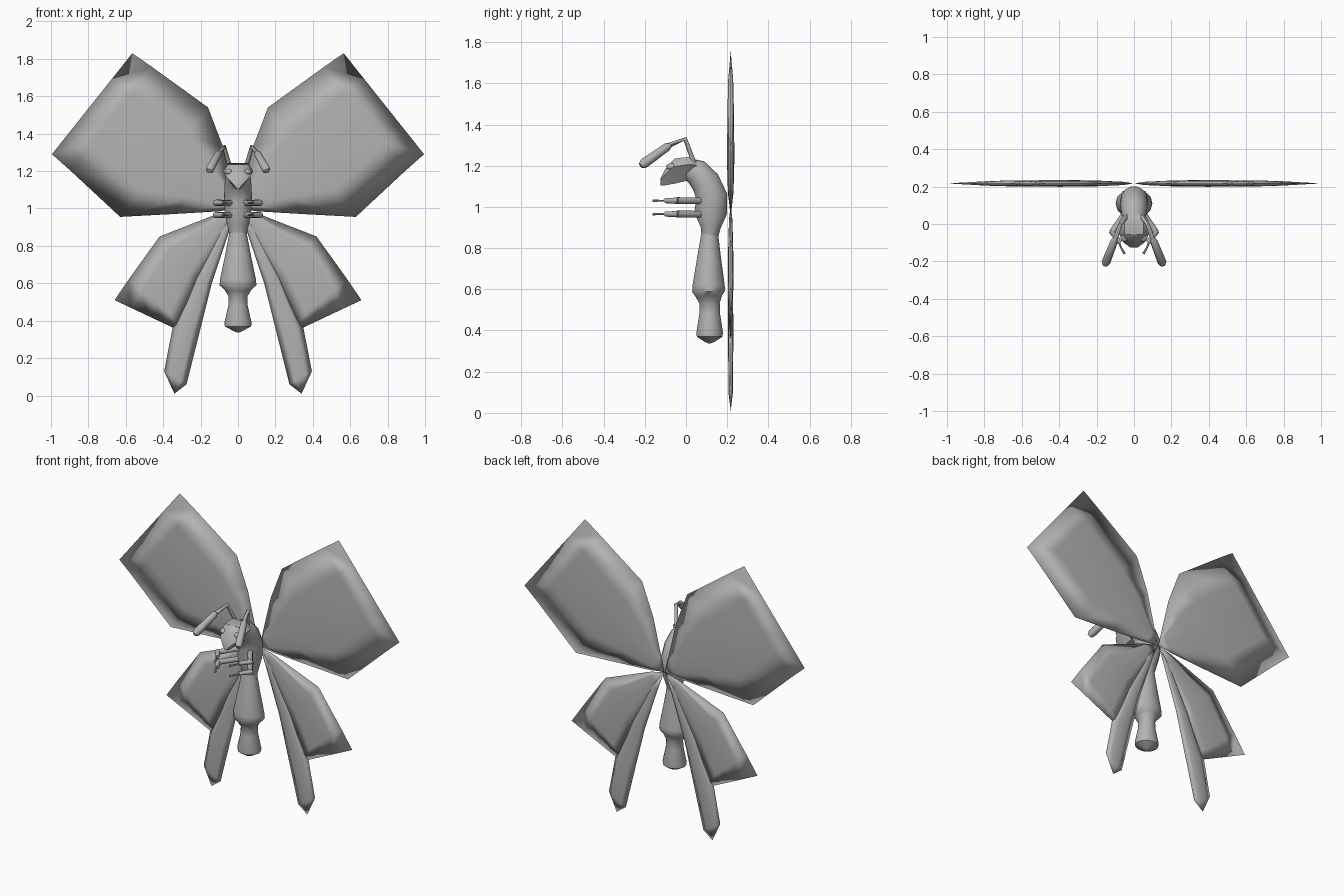
import bpy, bmesh, math
from mathutils import Vector

cube = bpy.data.objects.get("Cube")
if cube:
    bpy.data.objects.remove(cube, do_unlink=True)

grey = bpy.data.materials.new("plain grey")
grey.use_nodes = True
colour = (0.45, 0.45, 0.45, 1)
grey.diffuse_color = colour
grey.node_tree.nodes["Principled BSDF"].inputs["Base Color"].default_value = colour


def finish(bm, name, angle=None):
    bmesh.ops.remove_doubles(bm, verts=bm.verts, dist=0.0003)
    bmesh.ops.recalc_face_normals(bm, faces=bm.faces)
    mesh = bpy.data.meshes.new(name)
    bm.to_mesh(mesh)
    bm.free()
    mesh.materials.append(grey)
    obj = bpy.data.objects.new(name, mesh)
    bpy.context.collection.objects.link(obj)
    bpy.ops.object.select_all(action='DESELECT')
    obj.select_set(True)
    bpy.context.view_layer.objects.active = obj
    if angle:
        bpy.ops.object.shade_smooth_by_angle(angle=math.radians(angle))
    else:
        bpy.ops.object.shade_smooth()
    return obj


def loft(bm, loops):
    """Skin closed loops of points and cap both ends."""
    rings = [[bm.verts.new(p) for p in loop] for loop in loops]
    n = len(rings[0])
    for a, b in zip(rings, rings[1:]):
        for i in range(n):
            j = (i + 1) % n
            bm.faces.new((a[i], a[j], b[j], b[i]))
    bm.faces.new(rings[0])
    bm.faces.new(rings[-1])


def tube(name, path, sides=10, angle=50):
    """Sweep circles along (point, radius, width factor) entries."""
    points = [Vector(p[0]) for p in path]
    loops = []
    for k, (p, radius, wide) in enumerate(path):
        t = (points[min(k + 1, len(path) - 1)] - points[max(k - 1, 0)]).normalized()
        u = Vector((1, 0, 0))
        u = (u - t * u.dot(t)).normalized()
        v = t.cross(u)
        loops.append([points[k] + radius * (wide * math.cos(a) * u + math.sin(a) * v)
                      for a in (2 * math.pi * i / sides for i in range(sides))])
    bm = bmesh.new()
    loft(bm, loops)
    return finish(bm, name, angle)


def wing_panel(name, side, ribs, thick, steps=4):
    """Thin lens between two edges; each rib is (edge, edge, fullness)."""
    bm = bmesh.new()
    for face in (-1, 1):
        rows = []
        for a, b, full in ribs:
            a, b = Vector(a), Vector(b)
            row = []
            for i in range(steps + 1):
                s = i / steps
                p = a.lerp(b, s)
                y = 0.217 + face * thick * full * math.sin(math.pi * s) ** 0.7 if 0 < i < steps else 0.217
                row.append(bm.verts.new((side * p.x, y, p.y)))
            rows.append(row)
        for r, q in zip(rows, rows[1:]):
            for i in range(steps):
                bm.faces.new((r[i], r[i + 1], q[i + 1], q[i]))
    bmesh.ops.remove_doubles(bm, verts=bm.verts, dist=0.0003)
    bmesh.ops.dissolve_degenerate(bm, edges=bm.edges, dist=0.0003)
    return finish(bm, name)


# Wings
root = (0.003, 1.0)
upper = [(root, root, 0),
         ((0.025, 1.1), (0.1, 0.985), 0.5),
         ((0.08, 1.33), (0.35, 0.97), 0.9),
         ((0.16, 1.54), (0.63, 0.955), 1),
         ((0.46, 1.757), (0.9, 1.206), 0.85),
         ((0.565, 1.83), (0.995, 1.29), 0)]
lobe = [(root, root, 0),
        ((0.1, 0.975), (0.06, 0.9), 0.6),
        ((0.42, 0.85), (0.2, 0.6), 1),
        ((0.585, 0.62), (0.29, 0.38), 0.8),
        ((0.66, 0.51), (0.31, 0.345), 0)]
tail = [(root, root, 0),
        ((0.09, 0.9), (0.05, 0.87), 0.6),
        ((0.23, 0.63), (0.14, 0.6), 0.9),
        ((0.35, 0.36), (0.2, 0.36), 1),
        ((0.395, 0.13), (0.275, 0.06), 0.8),
        ((0.34, 0.01), (0.34, 0.01), 0)]
for word, side in (("left", 1), ("right", -1)):
    wing_panel(word + "_upper_wing", side, upper, 0.018)
    wing_panel(word + "_lower_wing", side, lobe, 0.014)
    wing_panel(word + "_wing_tail", side, tail, 0.013)

    # Antennae: thin bent stalk with a thick club
    tube(word + "_antenna", [
        ((side * 0.04, 0.04, 1.21), 0.012, 1),
        ((side * 0.074, -0.004, 1.33), 0.011, 1),
        ((side * 0.1, -0.08, 1.3), 0.012, 1)], 8)
    tube(word + "_antenna_club", [
        ((side * 0.1, -0.075, 1.302), 0.01, 1),
        ((side * 0.105, -0.09, 1.292), 0.02, 1),
        ((side * 0.15, -0.205, 1.21), 0.024, 1),
        ((side * 0.155, -0.22, 1.2), 0.014, 1)], 8)

    # Two pairs of legs with thin feet
    for label, z in (("upper", 1.03), ("lower", 0.965)):
        tube(f"{word}_{label}_leg", [
            ((side * 0.04, 0.07, z), 0.016, 1),
            ((side * 0.118, -0.045, z), 0.017, 1)], 8)
        tube(f"{word}_{label}_shin", [
            ((side * 0.122, -0.035, z), 0.016, 1),
            ((side * 0.075, -0.1, z), 0.012, 1)], 8)
        tube(f"{word}_{label}_foot", [
            ((side * 0.082, -0.09, z), 0.006, 1),
            ((side * 0.07, -0.125, z), 0.005, 1),
            ((side * 0.05, -0.16, z), 0.007, 1)], 6)

# Thorax curving forward into the neck
tube("thorax", [
    ((0, 0.115, 0.85), 0.04, 1.1),
    ((0, 0.12, 0.9), 0.05, 1.1),
    ((0, 0.12, 0.97), 0.082, 0.85),
    ((0, 0.125, 1.05), 0.078, 0.95),
    ((0, 0.095, 1.12), 0.073, 1),
    ((0, 0.05, 1.17), 0.066, 1),
    ((0, 0.0, 1.19), 0.05, 1)], 14)

# Abdomen in two flared segments
tube("abdomen", [((0, y, z), r, w) for y, z, r, w in (
    (0.115, 0.87, 0.042, 1.1), (0.112, 0.75, 0.06, 1.15), (0.11, 0.62, 0.08, 1.2),
    (0.11, 0.59, 0.082, 1.2), (0.112, 0.565, 0.065, 1.1), (0.115, 0.53, 0.05, 1),
    (0.115, 0.48, 0.052, 1), (0.115, 0.39, 0.066, 1.1), (0.115, 0.37, 0.064, 1.1),
    (0.115, 0.345, 0.025, 1), (0.115, 0.337, 0.005, 1))], 14)


# Head: wide brow narrowing to the chin
def head_loop(y, low, high, wide):
    mid = low + (high - low) * 0.68
    return [(x * wide, y, z) for x, z in (
        (0.3, low), (1, mid), (0.65, high), (-0.65, high), (-1, mid), (-0.3, low))]


bm = bmesh.new()
loft(bm, [head_loop(*h) for h in (
    (0.05, 1.15, 1.225, 0.055), (0.02, 1.13, 1.243, 0.078), (-0.055, 1.113, 1.235, 0.08),
    (-0.1, 1.105, 1.185, 0.055), (-0.125, 1.105, 1.135, 0.02))])
finish(bm, "head", 40)

# Eyes set into the sides of the brow
for word, side in (("left", 1), ("right", -1)):
    bm = bmesh.new()
    bmesh.ops.create_uvsphere(bm, u_segments=10, v_segments=6, radius=1)
    for v in bm.verts:
        v.co = Vector((side * 0.05 + v.co.x * 0.024, -0.065 + v.co.y * 0.032, 1.195 + v.co.z * 0.018))
    finish(bm, word + "_eye")
